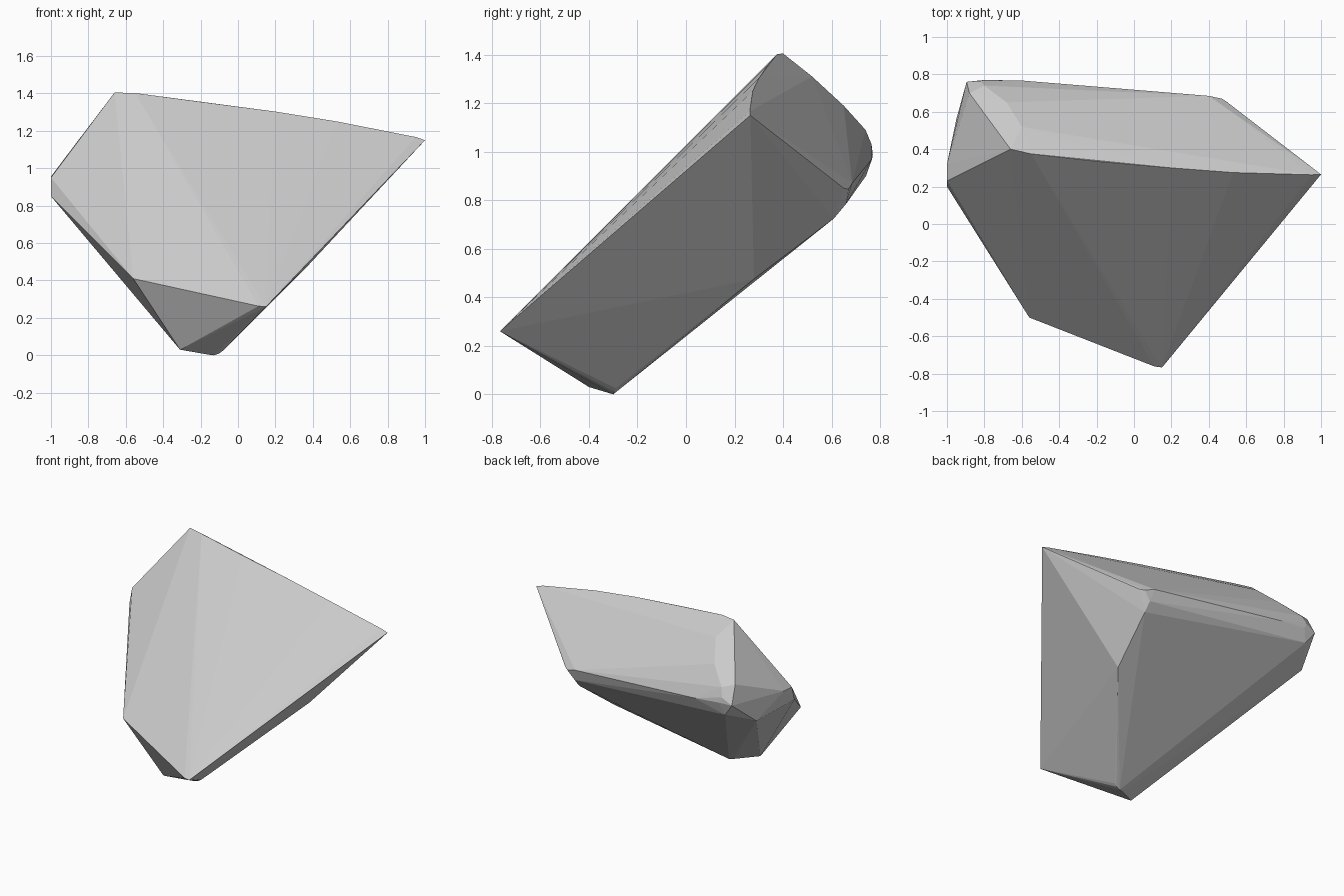
import bpy, bmesh

# broad sloping front face: upper rim, left corners, lower rim
front_rim = [(-.66, .40, 1.405), (-.55, .375, 1.402), (-.2, .335, 1.355), (.2, .30, 1.303),
             (.53, .275, 1.25), (.95, .263, 1.167), (1, .265, 1.15),
             (.15, -.767, .26), (.11, -.762, .263), (-.56, -.5, .41),
             (-1, .2, .85), (-1, .23, .95)]
# small rounded foot
foot = [(-.31, -.40, .03), (-.16, -.31, .004), (-.13, -.30, 0), (-.10, -.295, .01), (-.08, -.29, .025)]
# left end facets
left_end = [(-1, .32, .956), (-.95, .56, .82), (-.88, .70, 1.115), (-.895, .76, .99)]
# rounded rear band, from the left end to the right end
rear_band = [(-.60, .52, 1.31), (-.68, .65, 1.19), (-.80, .74, 1.09), (-.82, .765, 1.03),
             (-.80, .77, .99), (-.83, .742, .90), (-.60, .767, .97),
             (.40, .685, .87), (.47, .67, .845), (.50, .65, .85), (.42, .66, .785),
             (.42, .61, .725), (.37, .28, .475)]

# chipped stone block: convex skin over the corner points
bm = bmesh.new()
for p in front_rim + foot + left_end + rear_band:
    bm.verts.new(p)
res = bmesh.ops.convex_hull(bm, input=bm.verts[:])
loose = [v for v in bm.verts if not v.link_faces]
bmesh.ops.delete(bm, geom=loose, context='VERTS')
bmesh.ops.recalc_face_normals(bm, faces=bm.faces[:])

mesh = bpy.data.meshes.new("stone")
bm.to_mesh(mesh)
bm.free()
stone = bpy.data.objects.new("stone", mesh)
bpy.context.collection.objects.link(stone)
